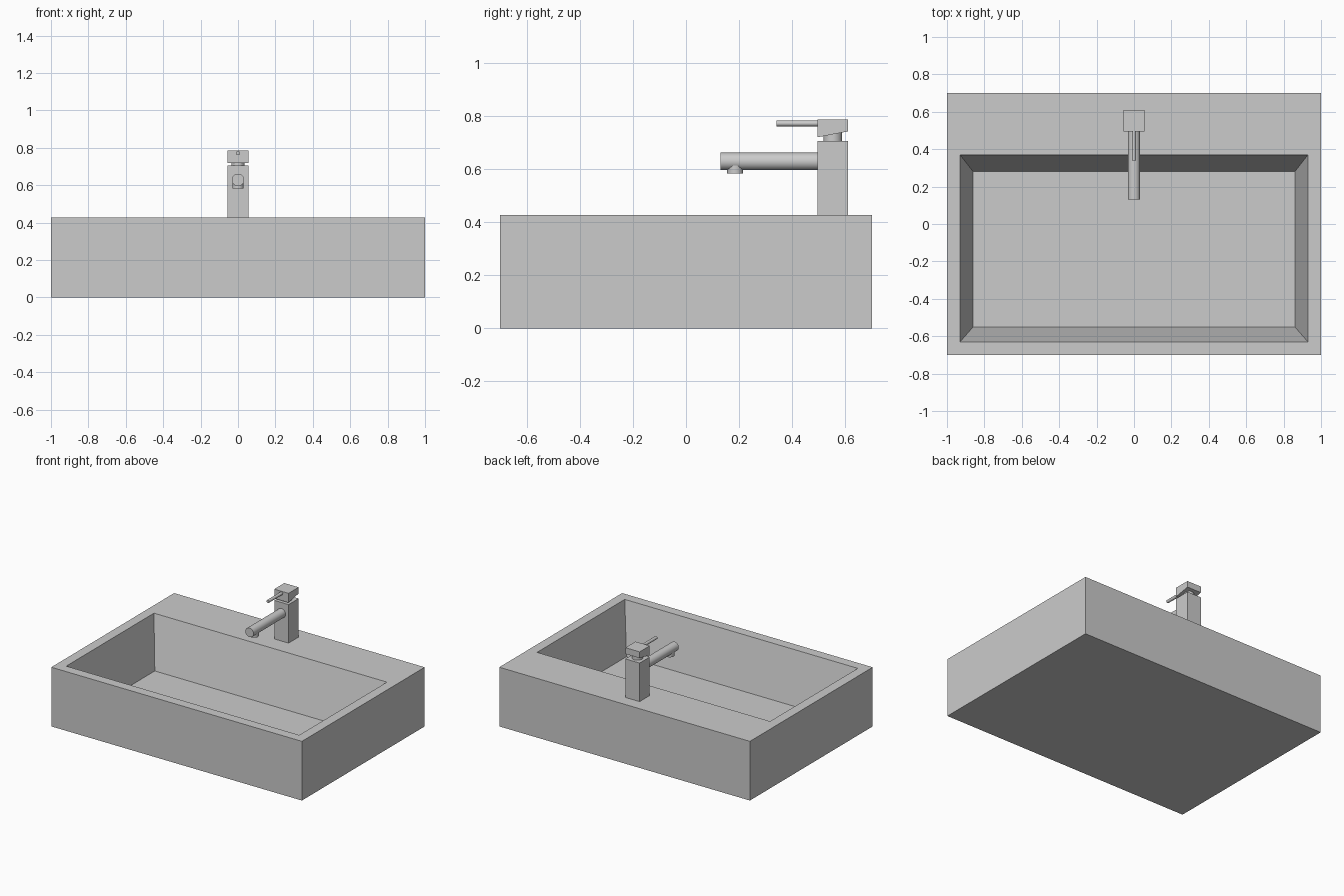
import bpy, bmesh
from math import radians

if "Cube" in bpy.data.objects:
    bpy.data.objects.remove(bpy.data.objects["Cube"])


def mesh_object(name, verts, faces):
    me = bpy.data.meshes.new(name)
    me.from_pydata(verts, [], faces)
    bm = bmesh.new()
    bm.from_mesh(me)
    bmesh.ops.recalc_face_normals(bm, faces=bm.faces)
    bm.to_mesh(me)
    bm.free()
    ob = bpy.data.objects.new(name, me)
    bpy.context.collection.objects.link(ob)
    return ob


def rect(x, y0, y1, z0, z1=None):
    z1 = z0 if z1 is None else z1
    return [(-x, y0, z0), (x, y0, z0), (x, y1, z1), (-x, y1, z1)]


def ring_stack(name, rings):
    """Bridge four-cornered rings and close both ends."""
    verts = [v for r in rings for v in r]
    faces = [(3, 2, 1, 0)]
    for k in range(len(rings) - 1):
        a, b = 4 * k, 4 * k + 4
        for i in range(4):
            j = (i + 1) % 4
            faces.append((a + i, a + j, b + j, b + i))
    n = len(verts)
    faces.append((n - 4, n - 3, n - 2, n - 1))
    return mesh_object(name, verts, faces)


def rod(name, radius, depth, loc, tilt=0, sides=32):
    bpy.ops.mesh.primitive_cylinder_add(vertices=sides, radius=radius, depth=depth,
                                        location=loc, rotation=(radians(tilt), 0, 0))
    ob = bpy.context.object
    ob.name = name
    bpy.ops.object.shade_smooth_by_angle(angle=radians(35))
    return ob


# Basin: outer box, flat rim, sloping inner walls and floor
ring_stack("basin", [
    rect(1.0, -0.70, 0.70, 0.0),
    rect(1.0, -0.70, 0.70, 0.427),
    rect(0.93, -0.63, 0.37, 0.427),
    rect(0.86, -0.55, 0.28, 0.063),
])

# Tap body
ring_stack("tap_body", [rect(0.057, 0.495, 0.61, 0.42), rect(0.057, 0.495, 0.61, 0.705)])

# Handle block with slanted underside
ring_stack("handle_block", [rect(0.057, 0.495, 0.61, 0.719, 0.741),
                            rect(0.057, 0.495, 0.61, 0.786)])

# Neck, spout, outlet and lever
rod("tap_neck", 0.035, 0.06, (0, 0.553, 0.722))
rod("spout", 0.033, 0.39, (0, 0.325, 0.628), 90)
rod("spout_outlet", 0.03, 0.03, (0, 0.185, 0.598))
rod("handle_lever", 0.011, 0.18, (0, 0.43, 0.771), 90, 20)
